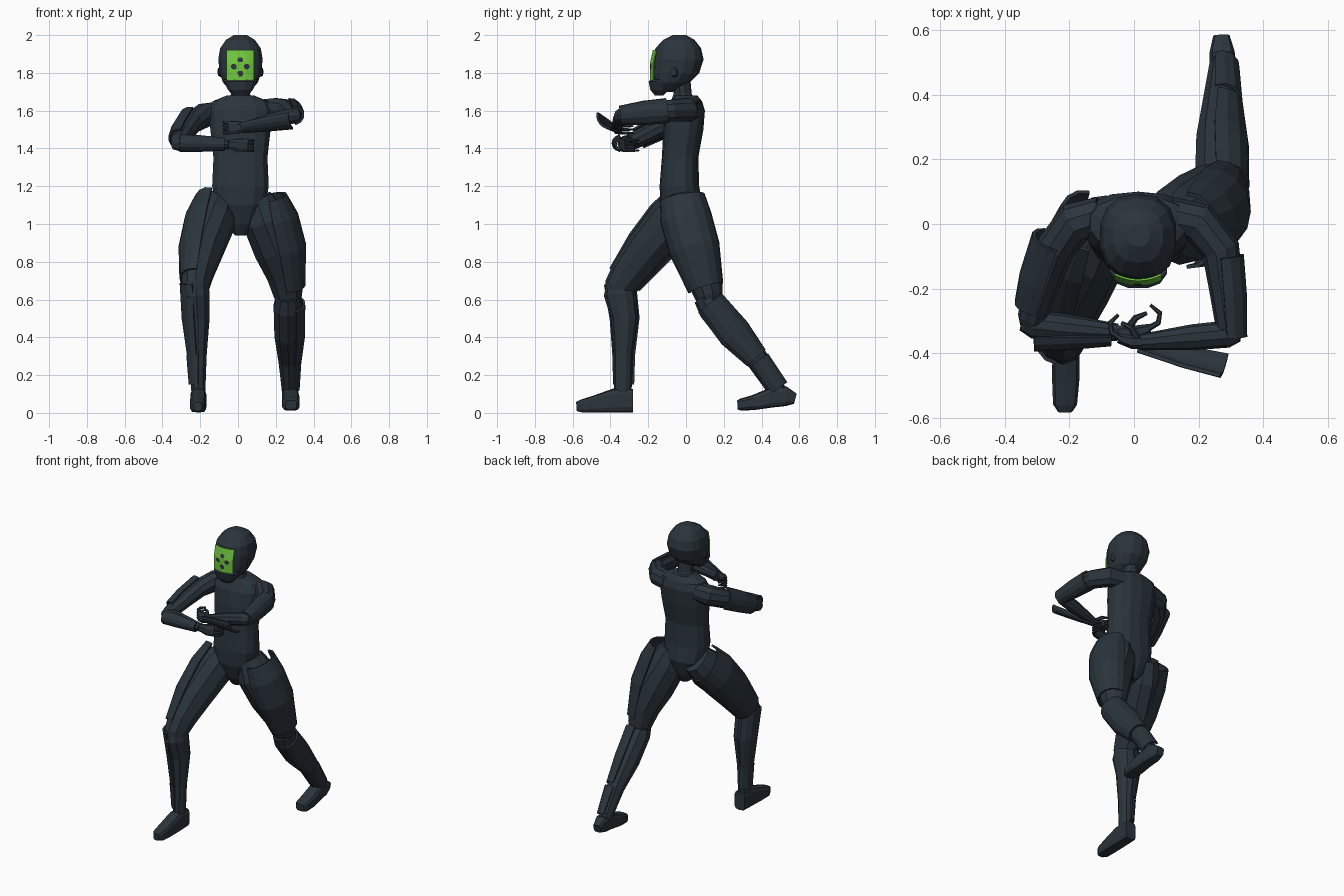
import bpy, bmesh, math
from mathutils import Vector


def material(name, rgb):
    m = bpy.data.materials.new(name)
    m.diffuse_color = (*rgb, 1)
    return m


DARK = material("dark slate", (0.024, 0.035, 0.046))
GREEN = material("visor green", (0.17, 0.58, 0.05))
MID = 0.013  # body and head sit slightly off centre


def finish(name, bm, mats=(DARK,)):
    bmesh.ops.recalc_face_normals(bm, faces=bm.faces)
    me = bpy.data.meshes.new(name)
    bm.to_mesh(me)
    bm.free()
    for m in mats:
        me.materials.append(m)
    ob = bpy.data.objects.new(name, me)
    bpy.context.collection.objects.link(ob)
    return ob


def spow(v, e):
    return math.copysign(abs(v) ** e, v)


def loft(name, path, out=(1, 0, 0), sides=10, span=360, power=2.0, thick=0.012):
    """Loft rings (x, y, z, radius along out, radius across). Span < 360 gives an open armour shell."""
    bm = bmesh.new()
    pts = [Vector(s[:3]) for s in path]
    closed = span >= 360
    rings = []
    for i, s in enumerate(path):
        t = (pts[min(i + 1, len(pts) - 1)] - pts[max(i - 1, 0)]).normalized()
        u = Vector(out)
        u = (u - t * u.dot(t)).normalized()
        v = t.cross(u)
        ring = []
        for k in range(sides if closed else sides + 1):
            ang = math.radians((k + (0.5 if closed else 0)) / sides * span - span / 2)
            c, d = spow(math.cos(ang), 2 / power), spow(math.sin(ang), 2 / power)
            p = pts[i] + u * s[3] * c + v * s[4] * d
            p.z = max(p.z, 0)
            ring.append(bm.verts.new(p))
        rings.append(ring)
    for r, q in zip(rings, rings[1:]):
        n = len(r)
        for k in range(n if closed else n - 1):
            bm.faces.new((r[k], r[(k + 1) % n], q[(k + 1) % n], q[k]))
    if closed:
        bm.faces.new(rings[0])
        bm.faces.new(rings[-1])
    ob = finish(name, bm)
    if not closed:
        mod = ob.modifiers.new("thickness", "SOLIDIFY")
        mod.thickness = thick
        mod.offset = 0
    return ob


def stack(name, slices, sides=14, power=2.4):
    """Horizontal slices: z, front y, back y, half width."""
    bm = bmesh.new()
    rings = []
    for z, y0, y1, rx in slices:
        ring = []
        for k in range(sides):
            a = (k + 0.5) / sides * math.tau
            ring.append(bm.verts.new((MID + rx * spow(math.cos(a), 2 / power),
                                      (y0 + y1) / 2 + (y1 - y0) / 2 * spow(math.sin(a), 2 / power), z)))
        rings.append(ring)
    for r, q in zip(rings, rings[1:]):
        for k in range(sides):
            bm.faces.new((r[k], r[(k + 1) % sides], q[(k + 1) % sides], q[k]))
    bm.faces.new(rings[0])
    bm.faces.new(rings[-1])
    return finish(name, bm)


# Torso with pelvis and neck
stack("torso", [(0.94, -0.06, 0.02, 0.03), (1.0, -0.10, 0.055, 0.08), (1.1, -0.135, 0.085, 0.135),
                (1.2, -0.14, 0.07, 0.153), (1.35, -0.128, 0.065, 0.146), (1.5, -0.12, 0.092, 0.163),
                (1.6, -0.105, 0.10, 0.17), (1.65, -0.08, 0.085, 0.15), (1.68, -0.06, 0.06, 0.075)])
stack("neck", [(1.65, -0.08, 0.05, 0.07), (1.69, -0.065, 0.03, 0.052), (1.80, -0.07, 0.02, 0.05)], 10, 2)

# Helmet, chin guard and ear pieces
stack("helmet", [(1.70, -0.16, -0.07, 0.05), (1.75, -0.17, 0.02, 0.095), (1.80, -0.175, 0.07, 0.112),
                 (1.87, -0.172, 0.093, 0.12), (1.93, -0.162, 0.08, 0.11), (1.975, -0.12, 0.045, 0.078),
                 (2.0, -0.07, 0.0, 0.035)])
stack("chin_guard", [(1.68, -0.165, -0.12, 0.04), (1.71, -0.19, -0.09, 0.068),
                     (1.755, -0.20, -0.07, 0.09), (1.765, -0.185, -0.07, 0.092)], 12)
for sx in (-1, 1):
    loft("ear_piece", [(MID + sx * 0.10, -0.06, 1.805, 0.022, 0.03), (MID + sx * 0.117, -0.065, 1.805, 0.015, 0.022)],
         (0, 1, 0), 8)

# Curved visor, with dark spots chosen by distance from four centres
bm = bmesh.new()
NX, NZ = 30, 34
SPOTS = [(0.012, 1.868), (-0.021, 1.833), (0.045, 1.833), (0.012, 1.797)]
grid = []
for j in range(NZ + 1):
    row = []
    for i in range(NX + 1):
        x = -0.06 + 0.143 * i / NX
        z = 1.752 + 0.168 * j / NZ
        y = -0.188 + 3.4 * (x - MID) ** 2 + max(0, z - 1.85) * 0.22
        row.append(bm.verts.new((x, y, z)))
    grid.append(row)
for j in range(NZ):
    for i in range(NX):
        f = bm.faces.new((grid[j][i], grid[j][i + 1], grid[j + 1][i + 1], grid[j + 1][i]))
        c = f.calc_center_median()
        if any(math.hypot(c.x - a, c.z - b) < 0.0145 for a, b in SPOTS):
            f.material_index = 1
visor = finish("visor", bm, (GREEN, DARK))
mod = visor.modifiers.new("thickness", "SOLIDIFY")
mod.thickness = 0.006
mod.offset = 0

# Front leg (-x side)
loft("front_thigh", [(-0.085, 0.01, 1.12, 0.08, 0.10), (-0.125, -0.07, 1.02, 0.115, 0.13),
                     (-0.185, -0.20, 0.87, 0.112, 0.115), (-0.215, -0.30, 0.74, 0.088, 0.10),
                     (-0.225, -0.355, 0.66, 0.073, 0.082), (-0.225, -0.37, 0.62, 0.06, 0.06)])
loft("front_thigh_armour", [(-0.145, 0.01, 1.105, 0.085, 0.125), (-0.17, -0.08, 1.01, 0.11, 0.135),
                            (-0.20, -0.20, 0.87, 0.11, 0.122), (-0.225, -0.325, 0.705, 0.08, 0.095)],
     (-1, 0, 0), 8, 190)
loft("front_shin", [(-0.222, -0.35, 0.70, 0.06, 0.07), (-0.22, -0.35, 0.63, 0.074, 0.085),
                    (-0.213, -0.325, 0.50, 0.066, 0.072), (-0.21, -0.332, 0.30, 0.046, 0.05),
                    (-0.21, -0.335, 0.08, 0.038, 0.046)])
loft("front_shin_armour", [(-0.235, -0.35, 0.69, 0.068, 0.08), (-0.226, -0.325, 0.50, 0.066, 0.074),
                           (-0.215, -0.33, 0.30, 0.048, 0.054)], (-1, 0, 0), 6, 170)
loft("front_ankle_armour", [(-0.215, -0.33, 0.31, 0.053, 0.055), (-0.213, -0.33, 0.15, 0.042, 0.05)],
     (-1, 0, 0), 6, 190)
loft("front_foot", [(-0.21, -0.28, 0.065, 0.040, 0.062), (-0.21, -0.38, 0.065, 0.043, 0.064),
                    (-0.211, -0.48, 0.047, 0.043, 0.046), (-0.213, -0.555, 0.036, 0.038, 0.034),
                    (-0.213, -0.58, 0.034, 0.022, 0.024)], power=4)

# Back leg (+x side)
loft("back_thigh", [(0.10, -0.02, 1.14, 0.08, 0.09), (0.14, -0.005, 1.03, 0.125, 0.125),
                    (0.21, 0.045, 0.87, 0.13, 0.125), (0.252, 0.095, 0.73, 0.103, 0.10),
                    (0.265, 0.12, 0.62, 0.078, 0.075), (0.265, 0.13, 0.57, 0.06, 0.055)])
loft("back_thigh_armour", [(0.17, -0.02, 1.14, 0.085, 0.115), (0.195, 0.0, 1.03, 0.12, 0.132),
                           (0.232, 0.045, 0.87, 0.125, 0.13), (0.265, 0.105, 0.66, 0.086, 0.09)],
     (1, 0, 0), 8, 190)
loft("back_shin", [(0.265, 0.10, 0.62, 0.065, 0.065), (0.265, 0.14, 0.56, 0.080, 0.08),
                   (0.265, 0.255, 0.42, 0.076, 0.085), (0.268, 0.38, 0.28, 0.056, 0.06),
                   (0.272, 0.50, 0.09, 0.038, 0.045)])
loft("back_shin_armour", [(0.273, 0.125, 0.58, 0.078, 0.08), (0.272, 0.255, 0.42, 0.076, 0.09),
                          (0.274, 0.37, 0.29, 0.058, 0.064)], (0.9, 0.4, 0), 6, 170)
loft("back_ankle_armour", [(0.275, 0.385, 0.28, 0.056, 0.055), (0.275, 0.49, 0.13, 0.045, 0.052)],
     (0.9, 0.4, 0), 6, 190)
loft("back_foot", [(0.27, 0.578, 0.075, 0.026, 0.028), (0.272, 0.53, 0.088, 0.040, 0.052),
                   (0.277, 0.45, 0.080, 0.044, 0.052), (0.28, 0.36, 0.055, 0.048, 0.040),
                   (0.28, 0.29, 0.043, 0.044, 0.032), (0.28, 0.272, 0.042, 0.030, 0.024)], power=4)

# Lower arm (-x side)
loft("right_upper_arm", [(-0.10, 0.025, 1.59, 0.06, 0.06), (-0.18, 0.005, 1.575, 0.066, 0.066),
                         (-0.24, -0.07, 1.54, 0.06, 0.06), (-0.285, -0.19, 1.48, 0.05, 0.052),
                         (-0.315, -0.29, 1.435, 0.045, 0.045), (-0.32, -0.325, 1.425, 0.03, 0.03)], (0, 0, 1))
loft("right_upper_arm_armour", [(-0.25, -0.05, 1.555, 0.062, 0.068), (-0.29, -0.17, 1.495, 0.060, 0.064),
                                (-0.312, -0.255, 1.45, 0.053, 0.056)], (-1, 0, 0.3), 6, 170)
loft("right_forearm", [(-0.345, -0.30, 1.425, 0.03, 0.03), (-0.31, -0.31, 1.427, 0.043, 0.044),
                       (-0.22, -0.32, 1.425, 0.043, 0.044), (-0.05, -0.335, 1.42, 0.027, 0.027)], (0, 0, 1))
loft("right_forearm_armour", [(-0.31, -0.338, 1.428, 0.05, 0.042), (-0.20, -0.335, 1.426, 0.048, 0.04),
                              (-0.07, -0.34, 1.422, 0.032, 0.03)], (0, -1, 0), 6, 150)

# Upper arm and forearm (+x side)
loft("left_upper_arm", [(0.11, 0.025, 1.60, 0.06, 0.06), (0.20, 0.005, 1.605, 0.064, 0.064),
                        (0.268, -0.08, 1.60, 0.06, 0.06), (0.285, -0.20, 1.585, 0.054, 0.053),
                        (0.298, -0.32, 1.575, 0.043, 0.045), (0.30, -0.355, 1.573, 0.03, 0.03)], (0, 0, 1))
loft("left_upper_arm_armour", [(0.28, -0.10, 1.60, 0.055, 0.062), (0.29, -0.22, 1.588, 0.054, 0.06),
                               (0.297, -0.35, 1.575, 0.048, 0.046)], (1, 0, 0.2), 6, 180)
loft("left_forearm", [(0.325, -0.335, 1.575, 0.03, 0.028), (0.29, -0.34, 1.572, 0.042, 0.042),
                      (0.18, -0.35, 1.547, 0.042, 0.04), (0.02, -0.365, 1.513, 0.024, 0.025)], (0, 0, 1))
loft("left_forearm_armour", [(0.28, -0.417, 1.563, 0.048, 0.062), (0.16, -0.392, 1.545, 0.042, 0.054),
                             (0.02, -0.360, 1.52, 0.03, 0.036)], (0, -0.75, -0.6), 6, 125)


# Hands: palm, four curled fingers, thumb
def hand(side, wrist, s):
    w = Vector(wrist)

    def at(dx, dy, dz):
        return (w.x + s * dx, w.y + dy, w.z + dz)

    loft(side + "_palm", [(*at(-0.02, 0, 0), 0.024, 0.022), (*at(0.03, 0.0, -0.003), 0.036, 0.022),
                          (*at(0.08, 0.012, -0.004), 0.036, 0.016)], (0, 0, 1), 8, power=2.6)
    for k in range(4):
        dz = -0.031 + 0.018 * k
        loft(side + "_finger", [(*at(0.07, 0.01, dz), 0.010, 0.010), (*at(0.105, 0.03, dz), 0.009, 0.009),
                                (*at(0.11, 0.06, dz), 0.008, 0.008), (*at(0.08, 0.085, dz), 0.005, 0.005)],
             (0, 0, 1), 6)
    loft(side + "_thumb", [(*at(0.01, 0.01, 0.01), 0.013, 0.013), (*at(0.035, 0.045, 0.025), 0.010, 0.010),
                           (*at(0.07, 0.06, 0.025), 0.006, 0.006)], (0, 0, 1), 6)


hand("right", (-0.03, -0.335, 1.42), 1)
hand("left", (0.02, -0.365, 1.513), -0.85)
